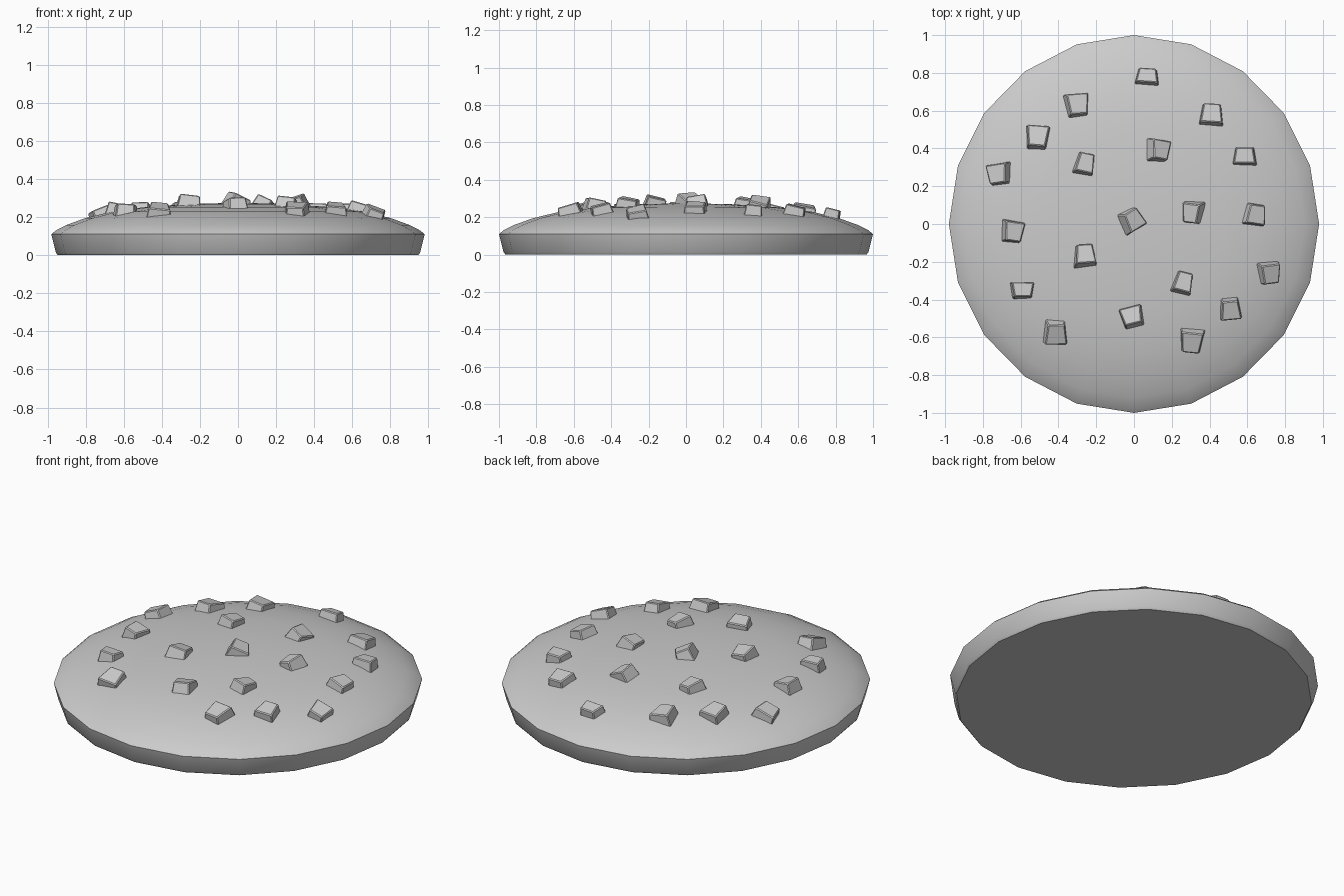
import bpy, bmesh, math
from mathutils import Vector, Matrix

if "Cube" in bpy.data.objects:
    bpy.data.objects.remove(bpy.data.objects["Cube"])

# Half profile of the biscuit: radius, height
PROFILE = [(0.965, 0.0), (0.975, 0.012), (1.0, 0.11), (0.975, 0.13), (0.92, 0.158),
           (0.82, 0.194), (0.68, 0.228), (0.5, 0.252), (0.25, 0.269)]
SIDES, X_SCALE, TOP = 20, 0.98, 0.275

# Chips: x, y, width, depth, turn (deg), tilt of top towards +x, towards +y
CHIPS = [
    (0.07, 0.78, 0.12, 0.09, -4, 0.0, 0.25), (-0.30, 0.63, 0.12, 0.13, 5, 0.15, 0.2),
    (0.41, 0.58, 0.12, 0.12, -3, 0.05, 0.25), (-0.51, 0.46, 0.12, 0.13, -5, 0.0, 0.25),
    (-0.26, 0.32, 0.10, 0.12, -12, 0.15, 0.15), (0.13, 0.39, 0.11, 0.12, -8, 0.5, 0.15),
    (0.585, 0.36, 0.12, 0.10, 0, 0.0, 0.1), (-0.715, 0.265, 0.12, 0.12, 8, -0.4, 0.05),
    (-0.01, 0.02, 0.11, 0.12, 30, 0.45, 0.1), (0.31, 0.06, 0.10, 0.12, -6, -0.35, -0.1),
    (0.64, 0.05, 0.11, 0.12, -8, 0.3, 0.0), (-0.64, -0.04, 0.11, 0.12, -8, 0.2, 0.0),
    (-0.26, -0.165, 0.11, 0.12, 5, 0.1, 0.25), (-0.59, -0.35, 0.12, 0.09, 0, 0.05, 0.1),
    (0.26, -0.31, 0.10, 0.12, -14, 0.15, 0.15), (0.715, -0.26, 0.11, 0.12, 5, 0.4, -0.2),
    (0.51, -0.45, 0.11, 0.12, 5, 0.1, -0.25), (-0.01, -0.49, 0.12, 0.11, 14, -0.1, 0.2),
    (-0.415, -0.575, 0.12, 0.13, 0, 0.1, -0.35), (0.305, -0.62, 0.12, 0.13, -6, 0.0, -0.3),
]


def finish(name, bm):
    bmesh.ops.recalc_face_normals(bm, faces=bm.faces[:])
    mesh = bpy.data.meshes.new(name)
    bm.to_mesh(mesh)
    bm.free()
    ob = bpy.data.objects.new(name, mesh)
    bpy.context.collection.objects.link(ob)
    return ob


def dome_height(x, y):
    r = math.hypot(x / X_SCALE, y)
    pts = [(0, TOP)] + PROFILE[:1:-1]
    for (r0, z0), (r1, z1) in zip(pts, pts[1:]):
        if r <= r1:
            return z0 + (z1 - z0) * (r - r0) / (r1 - r0)
    return 0.11


# Biscuit: flat underside, flared rim and low dome
bm = bmesh.new()
rings = []
for r, z in PROFILE:
    rings.append([bm.verts.new((X_SCALE * r * math.cos(a), r * math.sin(a), z))
                  for a in (2 * math.pi * i / SIDES for i in range(SIDES))])
for lo, hi in zip(rings, rings[1:]):
    for i in range(SIDES):
        j = (i + 1) % SIDES
        bm.faces.new((lo[i], lo[j], hi[j], hi[i]))
bm.faces.new(rings[0])
peak = bm.verts.new((0, 0, TOP))
for i in range(SIDES):
    bm.faces.new((rings[-1][i], rings[-1][(i + 1) % SIDES], peak))
biscuit = finish("biscuit", bm)
bpy.context.view_layer.objects.active = biscuit
biscuit.select_set(True)
bpy.ops.object.shade_smooth_by_angle(angle=math.radians(40))

# Chips: wonky tapered blocks half sunk in the dome
for n, (x, y, w, d, turn, tx, ty) in enumerate(CHIPS):
    bm = bmesh.new()
    bmesh.ops.create_cube(bm, size=1)
    pinch = 0.14 if n % 2 else -0.14
    for v in bm.verts:
        taper = 0.84 if v.co.z > 0 else 1.0
        v.co = Vector((v.co.x * w * taper * (1 + pinch * 2 * v.co.y),
                       v.co.y * d * taper, v.co.z * 0.075))
    bmesh.ops.bevel(bm, geom=bm.edges[:], offset=0.005, segments=1, affect='EDGES')
    lean = Vector((0, 0, 1)).rotation_difference(Vector((tx, ty, 1))).to_matrix().to_4x4()
    spot = Matrix.Translation((x, y, dome_height(x, y) + 0.005))
    bm.transform(spot @ lean @ Matrix.Rotation(math.radians(turn), 4, 'Z'))
    finish("chip_%02d" % (n + 1), bm)
